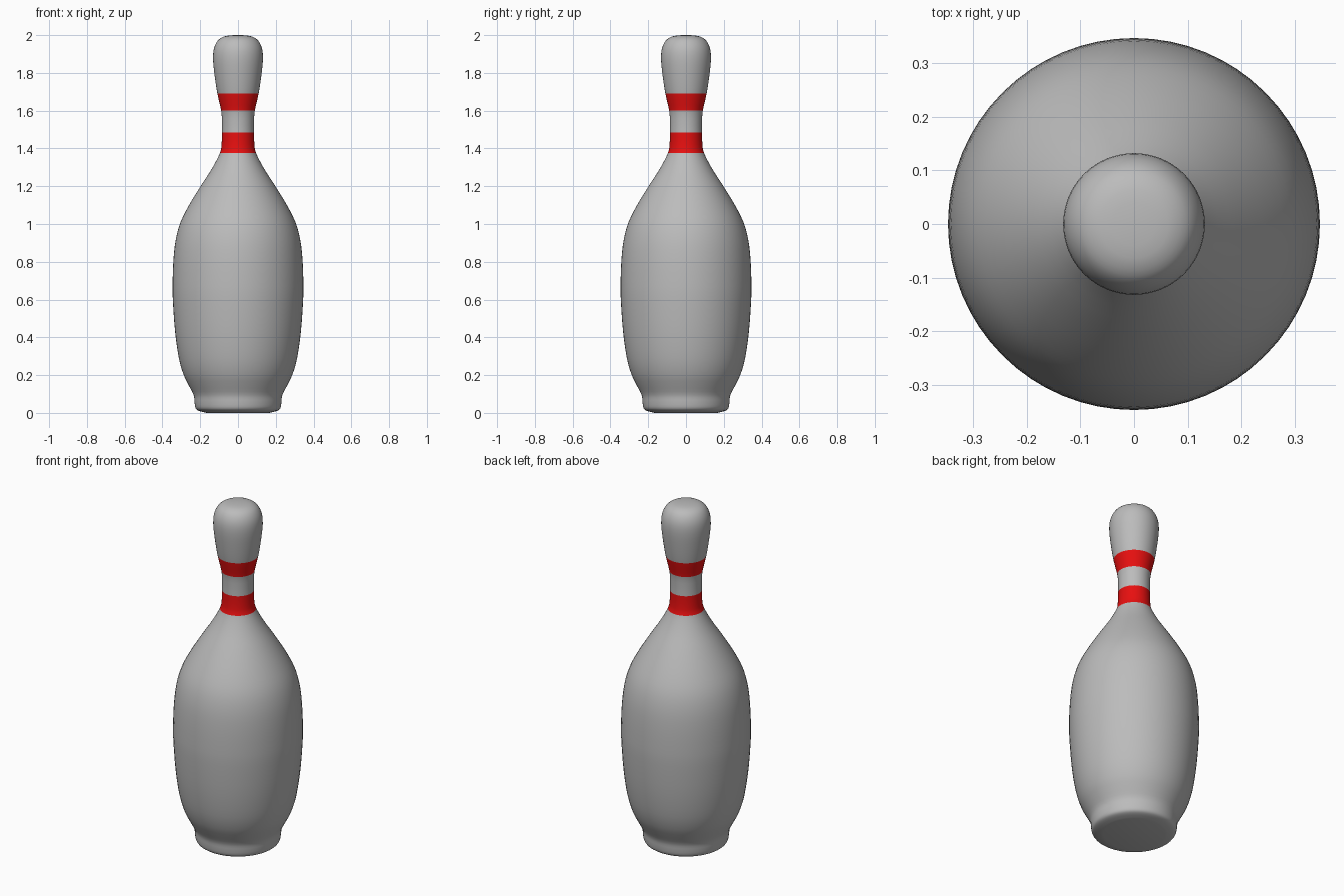
import bpy, bmesh, math
from mathutils import Vector

if "Cube" in bpy.data.objects:
    bpy.data.objects.remove(bpy.data.objects["Cube"])

SEGMENTS = 64
STEPS = 3
STRIPES = ((1.375, 1.485), (1.60, 1.69))


def material(name, colour):
    m = bpy.data.materials.new(name)
    m.diffuse_color = (*colour, 1)
    m.use_nodes = True
    m.node_tree.nodes["Principled BSDF"].inputs["Base Color"].default_value = m.diffuse_color
    return m


# Outline as (radius, height), from the base to the crown
outline = [(0.165, 0.0), (0.205, 0.01), (0.224, 0.024), (0.23, 0.055), (0.235, 0.095),
           (0.263, 0.15), (0.289, 0.205), (0.313, 0.29), (0.333, 0.43),
           (0.345, 0.6), (0.346, 0.7), (0.341, 0.82), (0.329, 0.92), (0.304, 1.01),
           (0.259, 1.10), (0.198, 1.20), (0.137, 1.295), (0.096, 1.375),
           (0.087, 1.42), (0.085, 1.485), (0.085, 1.54), (0.089, 1.60),
           (0.109, 1.69), (0.123, 1.78), (0.132, 1.87), (0.127, 1.93),
           (0.106, 1.972), (0.075, 1.992), (0.04, 1.999)]


def smooth_path(points):
    """Catmull-Rom curve through the outline points."""
    p = [Vector(q) for q in points]
    p = [2 * p[0] - p[1]] + p + [2 * p[-1] - p[-2]]
    path = []
    for a, b, c, d in zip(p, p[1:], p[2:], p[3:]):
        for i in range(STEPS):
            t = i / STEPS
            path.append(0.5 * (2 * b + (c - a) * t + (2 * a - 5 * b + 4 * c - d) * t ** 2
                               + (3 * b - a - 3 * c + d) * t ** 3))
    return path + [p[-2]]


# Lathe the outline into rings and bridge them
bm = bmesh.new()
rings = []
for r, z in smooth_path(outline):
    rings.append([bm.verts.new((r * math.cos(a), r * math.sin(a), z))
                  for a in (math.tau * i / SEGMENTS for i in range(SEGMENTS))])
for low, high in zip(rings, rings[1:]):
    for i in range(SEGMENTS):
        j = (i + 1) % SEGMENTS
        bm.faces.new((low[i], low[j], high[j], high[i]))

# Flat base and closed crown
bm.faces.new(rings[0][::-1])
crown = bm.verts.new((0, 0, 2))
for i in range(SEGMENTS):
    bm.faces.new((rings[-1][i], rings[-1][(i + 1) % SEGMENTS], crown))

# Two red neck bands, chosen by height
for f in bm.faces:
    z = f.calc_center_median().z
    f.material_index = int(any(a < z < b for a, b in STRIPES))

mesh = bpy.data.meshes.new("pin_body")
bm.to_mesh(mesh)
bm.free()
mesh.materials.append(material("pale_grey", (0.5, 0.5, 0.5)))
mesh.materials.append(material("red", (0.8, 0.005, 0.005)))
pin = bpy.data.objects.new("pin_body", mesh)
bpy.context.collection.objects.link(pin)
bpy.context.view_layer.objects.active = pin
pin.select_set(True)
bpy.ops.object.shade_smooth_by_angle(angle=math.radians(40))
